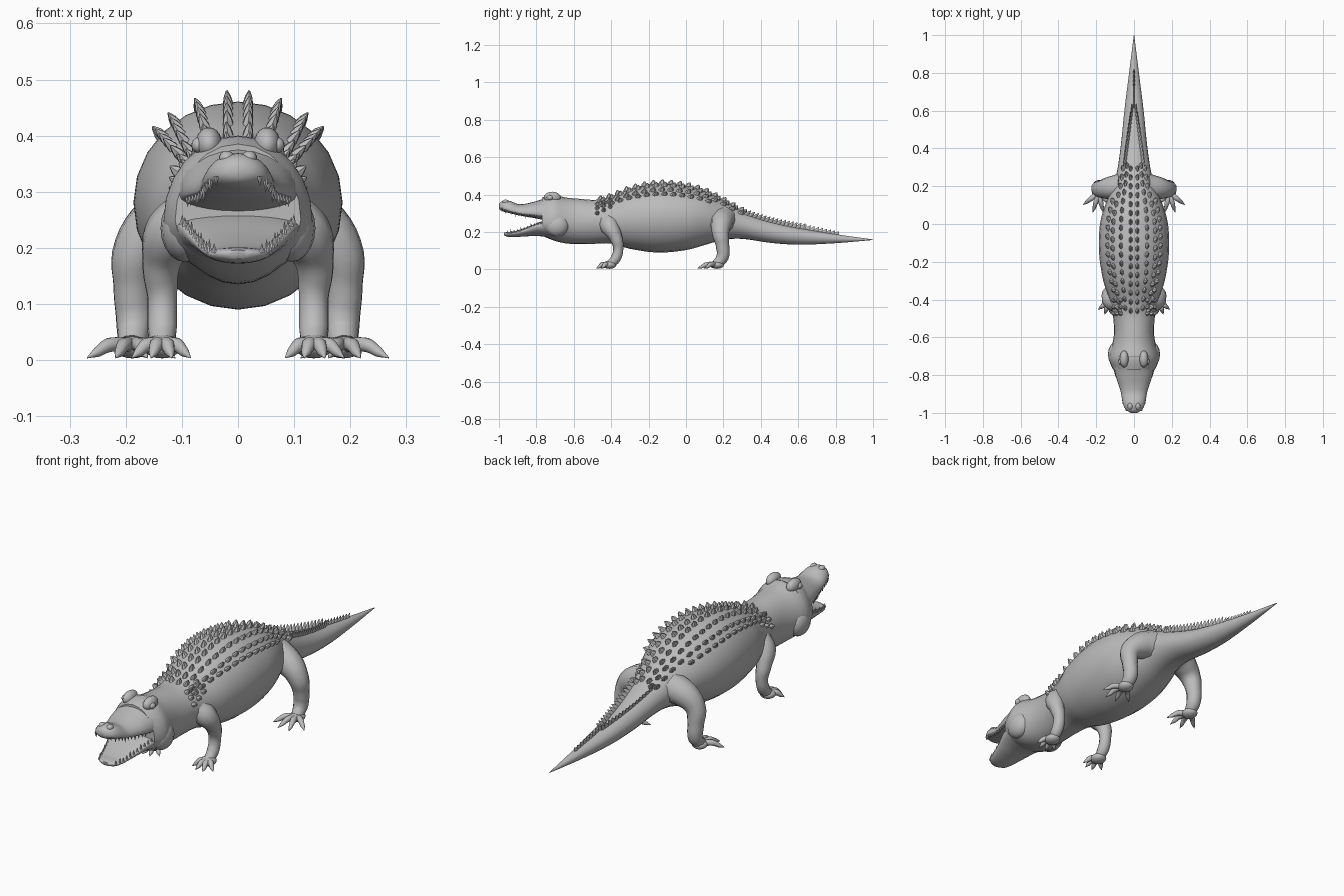
import bpy, bmesh, math
from mathutils import Vector, Matrix

if "Cube" in bpy.data.objects:
    bpy.data.objects.remove(bpy.data.objects["Cube"])

hide = bpy.data.materials.new("grey hide")
hide.use_nodes = True
hide.diffuse_color = (0.5, 0.5, 0.5, 1)
hide.node_tree.nodes["Principled BSDF"].inputs["Base Color"].default_value = (0.5, 0.5, 0.5, 1)


def finish(name, bm, angle=60):
    bmesh.ops.recalc_face_normals(bm, faces=bm.faces)
    mesh = bpy.data.meshes.new(name)
    bm.to_mesh(mesh)
    bm.free()
    ob = bpy.data.objects.new(name, mesh)
    bpy.context.collection.objects.link(ob)
    mesh.materials.append(hide)
    bpy.ops.object.select_all(action="DESELECT")
    ob.select_set(True)
    bpy.context.view_layer.objects.active = ob
    bpy.ops.object.shade_smooth_by_angle(angle=math.radians(angle))
    return ob


def sample(rows, y):
    """Smoothly interpolate a section: low, widest height, high, half width."""
    i = max(0, min(len(rows) - 2, sum(r[0] <= y for r in rows) - 1))
    a, b = rows[i], rows[i + 1]
    p, q = rows[max(i - 1, 0)], rows[min(i + 2, len(rows) - 1)]
    d = b[0] - a[0]
    t = (y - a[0]) / d
    out = []
    for k in range(1, 5):
        m0 = (b[k] - p[k]) / (b[0] - p[0]) * d
        m1 = (q[k] - a[k]) / (q[0] - a[0]) * d
        out.append((2*t**3 - 3*t**2 + 1) * a[k] + (t**3 - 2*t**2 + t) * m0
                   + (3*t**2 - 2*t**3) * b[k] + (t**3 - t**2) * m1)
    return out


def surface(rows, y, t):
    lo, mid, hi, w = sample(rows, y)
    c = math.cos(t)
    return Vector((w * math.sin(t), y, mid + c * (hi - mid if c > 0 else mid - lo)))


def loft(name, rows, steps, sides=24):
    bm = bmesh.new()
    rings = []
    for s in range(steps + 1):
        y = rows[0][0] + (rows[-1][0] - rows[0][0]) * s / steps
        rings.append([bm.verts.new(surface(rows, y, 2 * math.pi * k / sides)) for k in range(sides)])
    for a, b in zip(rings, rings[1:]):
        for k in range(sides):
            bm.faces.new((a[k], a[k - 1], b[k - 1], b[k]))
    bm.faces.new(rings[0])
    bm.faces.new(rings[-1])
    return finish(name, bm)


def tube(name, points):
    """Tapered limb through (x, y, z, radius) points."""
    cu = bpy.data.curves.new(name, "CURVE")
    cu.dimensions = "3D"
    cu.bevel_depth = 1
    cu.bevel_resolution = 3
    cu.resolution_u = 5
    cu.use_fill_caps = True
    sp = cu.splines.new("BEZIER")
    sp.bezier_points.add(len(points) - 1)
    for bp, p in zip(sp.bezier_points, points):
        bp.co = p[:3]
        bp.radius = p[3]
        bp.handle_left_type = bp.handle_right_type = "AUTO"
    cu.materials.append(hide)
    ob = bpy.data.objects.new(name, cu)
    bpy.context.collection.objects.link(ob)
    bpy.ops.object.select_all(action="DESELECT")
    ob.select_set(True)
    bpy.context.view_layer.objects.active = ob
    bpy.ops.object.convert(target="MESH")
    return ob


def ball(name, loc, scale):
    bm = bmesh.new()
    m = Matrix.Translation(loc) @ Matrix.Diagonal((*scale, 1))
    bmesh.ops.create_uvsphere(bm, u_segments=16, v_segments=10, radius=1, matrix=m)
    return finish(name, bm)


# Body from cheeks to tail tip: y, low, widest height, high, half width
body = [(-.77, .18, .25, .385, .112), (-.71, .155, .25, .40, .134), (-.65, .14, .25, .385, .118),
        (-.58, .135, .25, .378, .106), (-.48, .137, .26, .372, .112), (-.40, .138, .26, .39, .13),
        (-.30, .11, .27, .43, .163), (-.15, .09, .28, .46, .185), (0, .103, .28, .448, .18),
        (.10, .13, .28, .42, .153), (.20, .158, .265, .37, .11), (.30, .163, .24, .315, .086),
        (.45, .142, .20, .26, .066), (.60, .132, .18, .222, .051), (.80, .14, .165, .188, .026),
        (1.0, .157, .158, .16, .001)]
loft("body_and_tail", body, 72)

# Open jaws
upper = [(-1, .325, .335, .35, .016), (-.985, .312, .332, .364, .042), (-.95, .302, .32, .368, .059),
         (-.89, .288, .303, .348, .070), (-.80, .272, .296, .365, .098), (-.70, .25, .29, .40, .115)]
lower = [(-.972, .182, .19, .196, .02), (-.955, .174, .19, .20, .046), (-.92, .172, .194, .203, .06),
         (-.86, .176, .21, .222, .078), (-.79, .178, .236, .25, .103), (-.70, .165, .24, .28, .125)]
loft("upper_jaw", upper, 30)
loft("lower_jaw", lower, 30)

# Teeth along both jaws
bm = bmesh.new()
for rows, down, first in ((upper, 1, -.985), (lower, -1, -.955)):
    for i in range(11):
        y = first + .018 * i
        size = .026 if i in (1, 4, 7) else .018
        for side in (-1, 1):
            p = surface(rows, y, side * math.radians(112 if down > 0 else 68))
            m = Matrix.Translation(p - Vector((0, 0, down * size * .35)))
            if down > 0:
                m = m @ Matrix.Rotation(math.pi, 4, "X")
            bmesh.ops.create_cone(bm, segments=6, radius1=.0055, radius2=0, depth=size, matrix=m)
finish("teeth", bm, 40)

# Raised keeled scales standing on the body surface
def scute(bm, x, y, length, width, height, lean):
    w = sample(body, y)[3]
    t = math.asin(max(-.95, min(.95, x / w)))
    p = surface(body, y, t)
    up = (surface(body, y, t + .02) - surface(body, y, t - .02)).cross(
        surface(body, y - .01, t) - surface(body, y + .01, t)).normalized()
    if up.z < 0:
        up = -up
    along = Vector((0, 1, 0))
    along = (along - up * along.dot(up)).normalized()
    across = along.cross(up)
    rings = []
    for grow, h in ((1, -.2), (.7, .45), (.15, 1)):
        rings.append([bm.verts.new(p + up * h * height + across * math.cos(a) * width * grow
                      + along * (math.sin(a) * length * grow + lean * max(h, 0)))
                      for a in (math.pi * k / 3 + math.pi / 6 for k in range(6))])
    for a, b in zip(rings, rings[1:]):
        for k in range(6):
            bm.faces.new((a[k - 1], a[k], b[k], b[k - 1]))
    bm.faces.new(rings[-1])


bm = bmesh.new()
for i in range(17):
    y = -.46 + .047 * i
    w = sample(body, y)[3]
    for k, x in enumerate((.018, .33 * w + .008, .56 * w + .008, .74 * w)):
        if k == 3 and y > .12:
            continue
        for side in (-1, 1):
            scute(bm, side * x, y + .015 * (k % 2), .019, .011, .021, .007)
# Neck cluster
for y in (-.475, -.44, -.405):
    for x in (.105, .09, .07):
        for side in (-1, 1):
            scute(bm, side * x, y, .014, .013, .019, .004)
finish("back_scutes", bm, 40)

# Twin tail crests that merge into one
bm = bmesh.new()
for i in range(16):
    y = .30 + .021 * i
    x = .042 * (1 - i / 16) + .006
    for side in (-1, 1):
        scute(bm, side * x, y, .015, .006, .03, .016)
for i in range(9):
    scute(bm, 0, .625 + .022 * i, .014, .005, .026 - .001 * i, .014)
finish("tail_crest", bm, 40)

# Paired eyes, nostrils, legs and feet
for side, label in ((1, "left"), (-1, "right")):
    ball(label + "_brow", (side * .052, -.715, .385), (.024, .045, .03))
    ball(label + "_eye", (side * .07, -.728, .383), (.013, .017, .014))
    ball(label + "_nostril", (side * .02, -.965, .36), (.014, .018, .013))
    ball(label + "_jaw_muscle", (side * .095, -.69, .235), (.043, .065, .06))

    legs = {
        "front": [(.085, -.415, .25, .055), (.118, -.405, .225, .05), (.137, -.375, .17, .034),
                  (.135, -.362, .11, .027), (.135, -.378, .055, .027), (.135, -.41, .026, .022)],
        "hind": [(.06, .20, .27, .07), (.13, .19, .245, .06), (.178, .185, .195, .046),
                 (.187, .195, .13, .036), (.185, .195, .065, .033), (.188, .165, .028, .026)],
    }
    for kind, path in legs.items():
        name = label + "_" + kind
        tube(name + "_leg", [(side * x, y, z, r) for x, y, z, r in path])
        hx, hy, hz = path[-1][:3]
        ball(name + "_foot", (side * hx, hy, .024), (.034, .038, .021))
        reach = .072 if kind == "front" else .108
        for n, deg in enumerate((-48, -14, 16, 52)):
            a = math.radians(deg)
            dx, dy = math.sin(a) * side, -math.cos(a)
            x, y = side * hx, hy
            length = reach * (.95 if abs(deg) > 30 else 1)
            pts = [(.15, .026, .014), (.5, .027, .013), (.78, .014, .009), (1, .004, .001)]
            tube(f"{name}_toe_{n + 1}", [(x + dx * length * f, y + dy * length * f, z, r)
                                         for f, z, r in pts])
